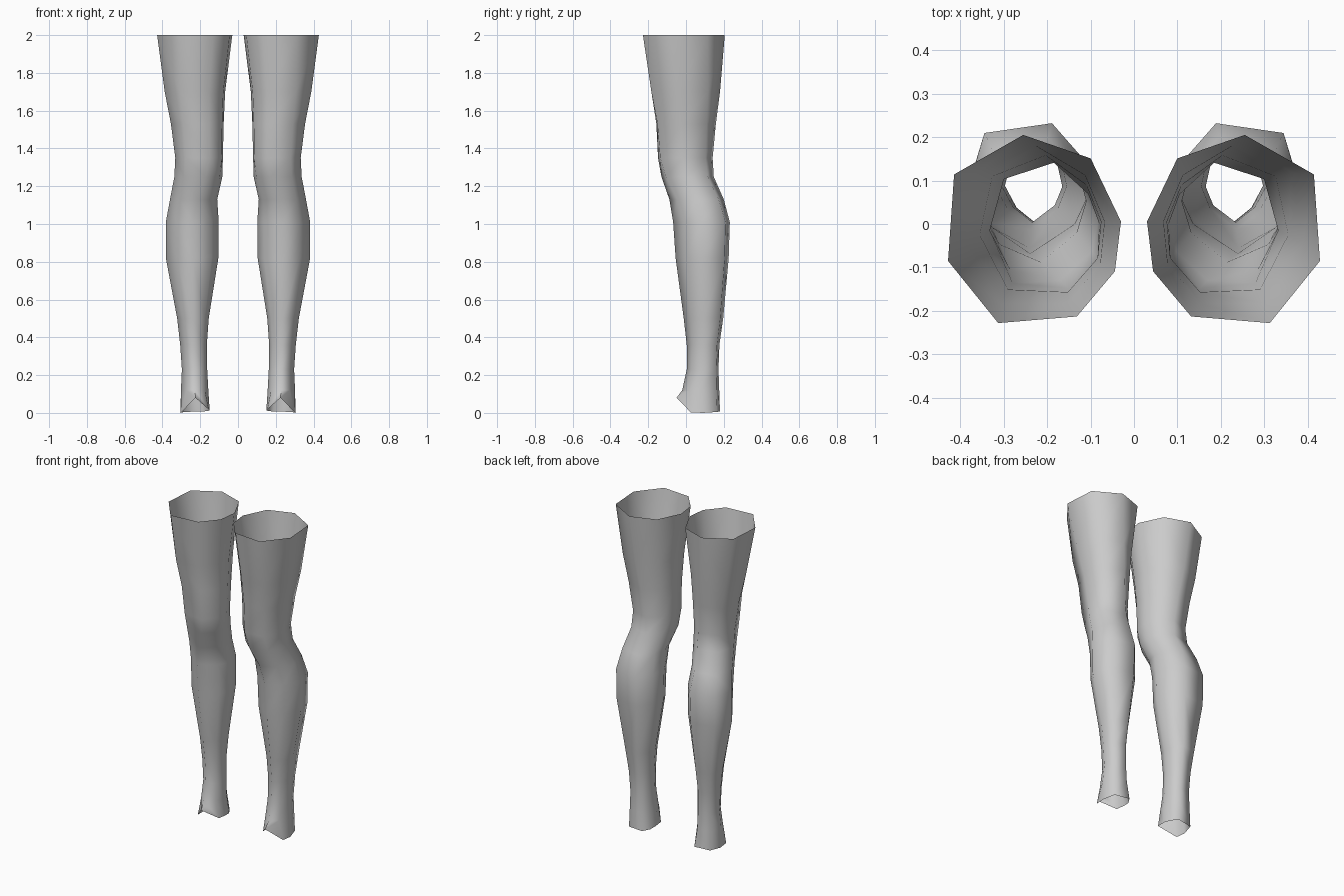
import bpy
import bmesh
import math

cube = bpy.data.objects.get("Cube")
if cube:
    bpy.data.objects.remove(cube, do_unlink=True)

grey = bpy.data.materials.new("plain_grey")
grey.use_nodes = True
colour = (0.6, 0.6, 0.6, 1)
grey.diffuse_color = colour
grey.node_tree.nodes["Principled BSDF"].inputs["Base Color"].default_value = colour

# Unit cross-sections, starting at the inner side and running round the back
THIGH = [(-1, .08), (-.65, .75), (.13, 1), (.93, .58), (1, -.34), (.42, -1), (-.49, -.93), (-.93, -.45)]
KNEE = [(-1, .03), (-.8, .5), (-.17, 1), (.74, .74), (1, -.08), (.58, -.92), (-.44, -1), (-.95, -.5)]
CALF = [(-1, -.05), (-.85, .5), (-.38, 1), (.73, .85), (1, 0), (.6, -.6), (-.02, -1), (-.75, -.55)]

# Rings: height, inner x, outer x, front y, back y
RINGS = [
    (2.0, .03, .428, -.228, .205),
    (1.7, .068, .388, -.19, .18),
    (1.53, .076, .355, -.16, .158),
    (1.35, .08, .332, -.148, .141),
    (1.25, .083, .337, -.13, .147),
    (1.13, .11, .36, -.088, .2),
    (1.01, .102, .382, -.068, .232),
    (.82, .104, .382, -.055, .226),
    (.5, .155, .322, -.012, .197),
    (.36, .165, .306, .004, .177),
    (.23, .163, .297, .004, .172),
    (.12, .157, .302, -.02, .176),
]


def blend(a, b, t):
    return [(p[0] + (q[0] - p[0]) * t, p[1] + (q[1] - p[1]) * t) for p, q in zip(a, b)]


def section(z):
    if z >= 1.35:
        return blend(KNEE, THIGH, (z - 1.35) / .65)
    return blend(KNEE, CALF, min(1, (1.35 - z) / .34))


def leg(name, side):
    bm = bmesh.new()
    loops = []
    for z, x0, x1, y0, y1 in RINGS:
        cx, cy, rx, ry = (x0 + x1) / 2, (y0 + y1) / 2, (x1 - x0) / 2, (y1 - y0) / 2
        loops.append([bm.verts.new((side * (cx + u * rx), cy + v * ry, z)) for u, v in section(z)])

    # Open ankle hem, raised to a point over the instep
    hem = [(.15, .09, .015), (.157, .135, .01), (.185, .18, .008), (.285, .165, .005),
           (.305, .09, 0), (.3, .025, .003), (.225, -.05, .08), (.155, .03, .018)]
    loops.append([bm.verts.new((side * x, y, z)) for x, y, z in hem])

    for upper, lower in zip(loops, loops[1:]):
        for i in range(len(upper)):
            j = (i + 1) % len(upper)
            face = bm.faces.new((upper[i], upper[j], lower[j], lower[i]))
            face.smooth = True
            if side < 0:
                face.normal_flip()
    mesh = bpy.data.meshes.new(name)
    bm.to_mesh(mesh)
    bm.free()
    mesh.materials.append(grey)
    obj = bpy.data.objects.new(name, mesh)
    bpy.context.collection.objects.link(obj)
    return obj


legs = [leg("left_leg", 1), leg("right_leg", -1)]
bpy.ops.object.select_all(action='DESELECT')
for obj in legs:
    obj.select_set(True)
bpy.context.view_layer.objects.active = legs[0]
bpy.ops.object.shade_smooth_by_angle(angle=math.radians(80))
